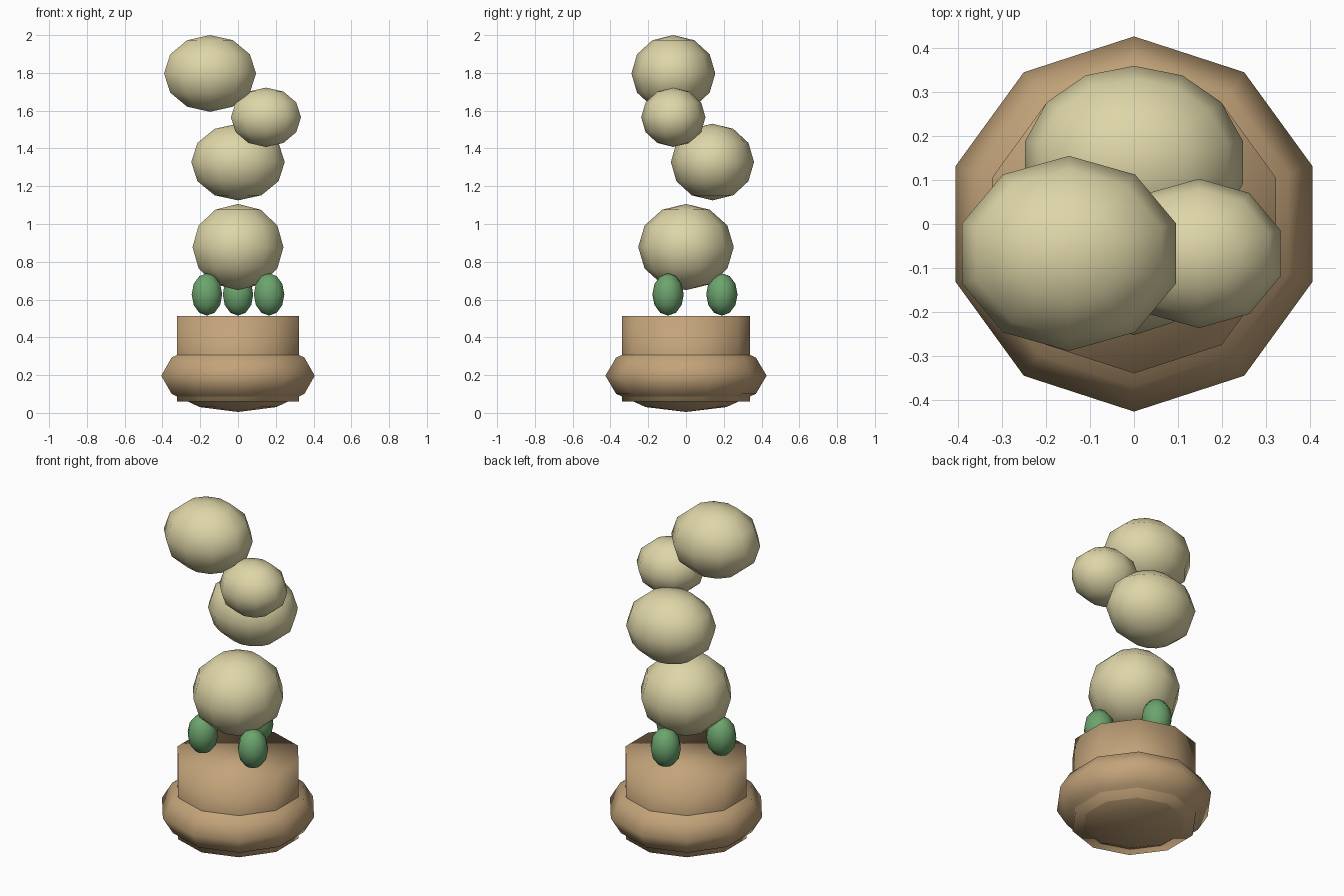
import bpy
import bmesh
from math import sin, cos, pi, radians

cube = bpy.data.objects.get("Cube")
if cube:
    bpy.data.objects.remove(cube, do_unlink=True)


def make_material(name, rgb):
    mat = bpy.data.materials.new(name)
    mat.use_nodes = True
    color = (*rgb, 1.0)
    mat.diffuse_color = color
    bsdf = next(n for n in mat.node_tree.nodes if n.type == 'BSDF_PRINCIPLED')
    bsdf.inputs["Base Color"].default_value = color
    bsdf.inputs["Roughness"].default_value = 0.8
    return mat


cream = make_material("cream", (0.73, 0.67, 0.39))
clay = make_material("clay_brown", (0.55, 0.37, 0.195))
green = make_material("leaf_green", (0.15, 0.37, 0.155))


def finish(name, bm, location, mat):
    bmesh.ops.recalc_face_normals(bm, faces=bm.faces)
    for face in bm.faces:
        face.smooth = True
    mesh = bpy.data.meshes.new(name)
    bm.to_mesh(mesh)
    bm.free()
    mesh.materials.append(mat)
    obj = bpy.data.objects.new(name, mesh)
    obj.location = location
    bpy.context.collection.objects.link(obj)
    return obj


def ring(bm, rx, ry, z, sides):
    # First corner points along y
    angles = [pi / 2 + 2 * pi * i / sides for i in range(sides)]
    return [bm.verts.new((rx * cos(a), ry * sin(a), z)) for a in angles]


def bridge(bm, low, high):
    n = len(low)
    for i in range(n):
        j = (i + 1) % n
        bm.faces.new((low[i], low[j], high[j], high[i]))


def ellipsoid(name, location, radii, mat, sides=10, bands=6):
    rx, ry, rz = radii
    bm = bmesh.new()
    rings = []
    for k in range(1, bands):
        a = pi * k / bands
        rings.append(ring(bm, rx * sin(a), ry * sin(a), -rz * cos(a), sides))
    for low, high in zip(rings, rings[1:]):
        bridge(bm, low, high)
    for end, z in ((rings[0], -rz), (rings[-1], rz)):
        pole = bm.verts.new((0, 0, z))
        for i in range(sides):
            bm.faces.new((end[i], end[(i + 1) % sides], pole))
    return finish(name, bm, location, mat)


def drum(name, radius, bottom, top, mat, sides=10):
    bm = bmesh.new()
    low = ring(bm, radius, radius, bottom, sides)
    high = ring(bm, radius, radius, top, sides)
    bridge(bm, low, high)
    bm.faces.new(low)
    bm.faces.new(high)
    return finish(name, bm, (0, 0, 0), mat)


# Pot: straight drum with a bulging belly through it
drum("pot_drum", 0.34, 0.06, 0.513, clay)
ellipsoid("pot_belly", (0, 0, 0.197), (0.427, 0.427, 0.192), clay)

# Three leaf buds around the stem
for i in range(3):
    a = radians(90 + 120 * i)
    ellipsoid("leaf_bud_%d" % (i + 1), (0.19 * cos(a), 0.19 * sin(a), 0.627),
              (0.085, 0.083, 0.112), green)

# Stack of rounded puffs
ellipsoid("lower_puff", (0, 0, 0.878), (0.253, 0.253, 0.228), cream)
ellipsoid("middle_puff", (0, 0.14, 1.328), (0.254, 0.22, 0.203), cream, sides=14)
ellipsoid("small_puff", (0.148, -0.067, 1.565), (0.195, 0.17, 0.157), cream)
ellipsoid("top_puff", (-0.148, -0.067, 1.797), (0.256, 0.222, 0.203), cream)
